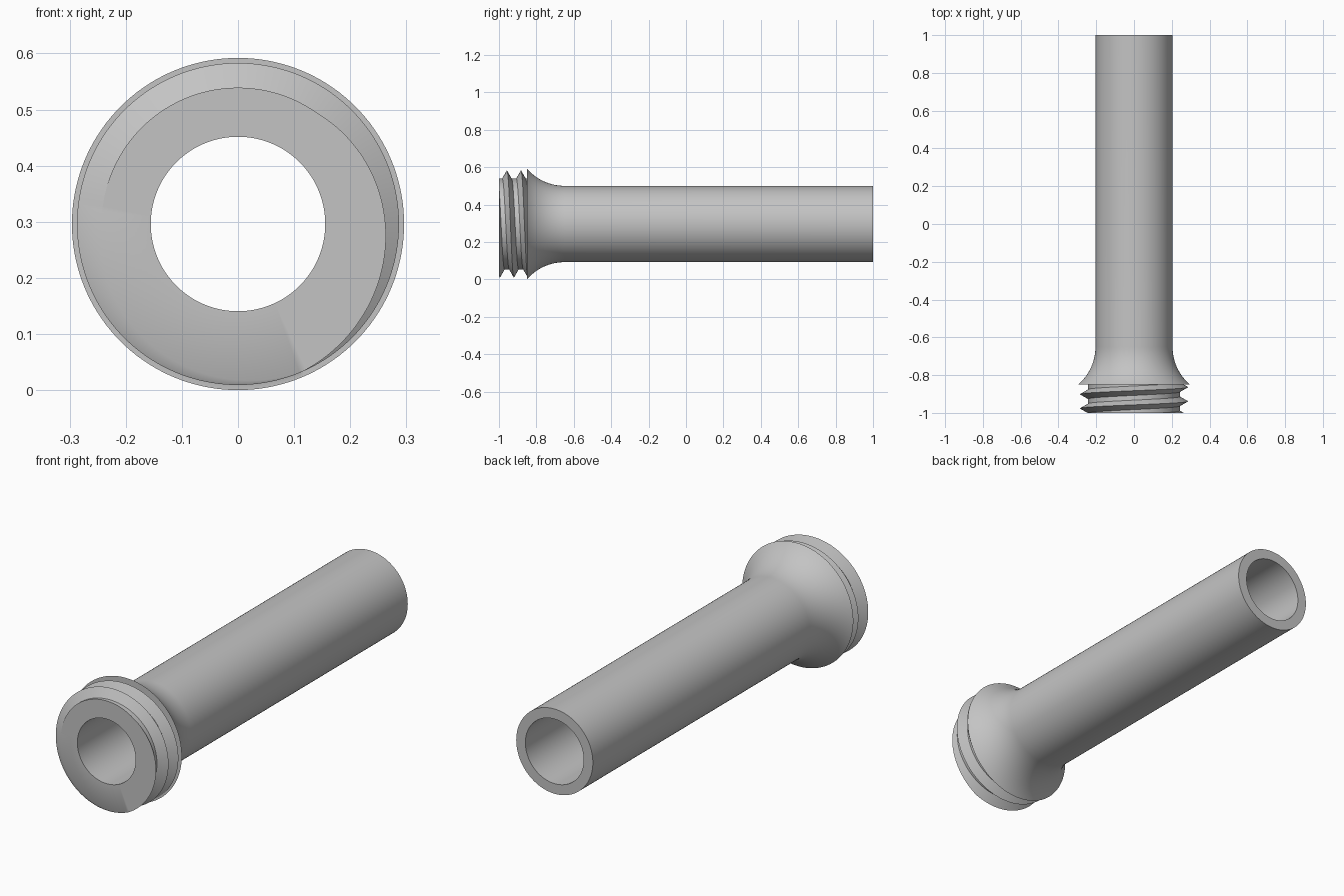
import bpy, bmesh, math

cube = bpy.data.objects.get("Cube")
if cube:
    bpy.data.objects.remove(cube, do_unlink=True)

SEGMENTS = 144
AXIS_Z = 0.296
FRONT, COLLAR, BACK = -1.0, -0.85, 1.0
BORE, TUBE, LIP = 0.1555, 0.204, 0.296
ROOT, CREST, PITCH, HALF = 0.243, 0.287, 0.075, 0.025
FIRST_CREST = -0.995
FILLET_LENGTH = 0.2


def thread_radius(y, start):
    """Radius of the V thread at y, for a crest passing through start."""
    d = abs((y - start + PITCH / 2) % PITCH - PITCH / 2)
    return ROOT + (CREST - ROOT) * max(0, 1 - d / HALF)


def thread_profile(turn):
    """Thread outline along the axis, cut off at the front face and collar."""
    start = FIRST_CREST + PITCH * turn
    points = []
    for k in range(-1, 4):
        for offset in (-HALF, 0, HALF):
            y = min(max(start + k * PITCH + offset, FRONT), COLLAR)
            points.append((thread_radius(y, start), y))
    return points


def flare_profile(steps=16):
    """Concave fillet from the lip down to the tube."""
    rise = LIP - TUBE
    radius = (FILLET_LENGTH ** 2 + rise ** 2) / (2 * rise)
    sweep = math.asin(FILLET_LENGTH / radius)
    end = COLLAR + FILLET_LENGTH
    angles = [sweep * (1 - i / steps) for i in range(steps + 1)]
    return [(TUBE + radius * (1 - math.cos(a)), end - radius * math.sin(a))
            for a in angles]


# Sweep the closed section around the bore axis
bm = bmesh.new()
columns = []
for i in range(SEGMENTS + 1):
    turn = i / SEGMENTS
    a = math.tau * turn
    section = [(BORE, FRONT)] + thread_profile(turn) + flare_profile()
    section += [(TUBE, BACK), (BORE, BACK)]
    columns.append([bm.verts.new((-r * math.sin(a), y, AXIS_Z - r * math.cos(a)))
                    for r, y in section])
for c0, c1 in zip(columns, columns[1:]):
    for j in range(len(c0)):
        n = (j + 1) % len(c0)
        bm.faces.new((c0[j], c0[n], c1[n], c1[j]))
bmesh.ops.remove_doubles(bm, verts=bm.verts, dist=0.00002)
bmesh.ops.recalc_face_normals(bm, faces=bm.faces)

mesh = bpy.data.meshes.new("threaded_tube")
bm.to_mesh(mesh)
bm.free()
tube = bpy.data.objects.new("threaded_tube", mesh)
bpy.context.collection.objects.link(tube)

# Plain grey finish
grey = bpy.data.materials.new("plain grey")
grey.use_nodes = True
colour = (0.55, 0.55, 0.55, 1)
grey.diffuse_color = colour
grey.node_tree.nodes["Principled BSDF"].inputs["Base Color"].default_value = colour
mesh.materials.append(grey)

bpy.ops.object.select_all(action="DESELECT")
tube.select_set(True)
bpy.context.view_layer.objects.active = tube
bpy.ops.object.shade_smooth_by_angle(angle=math.radians(30))
